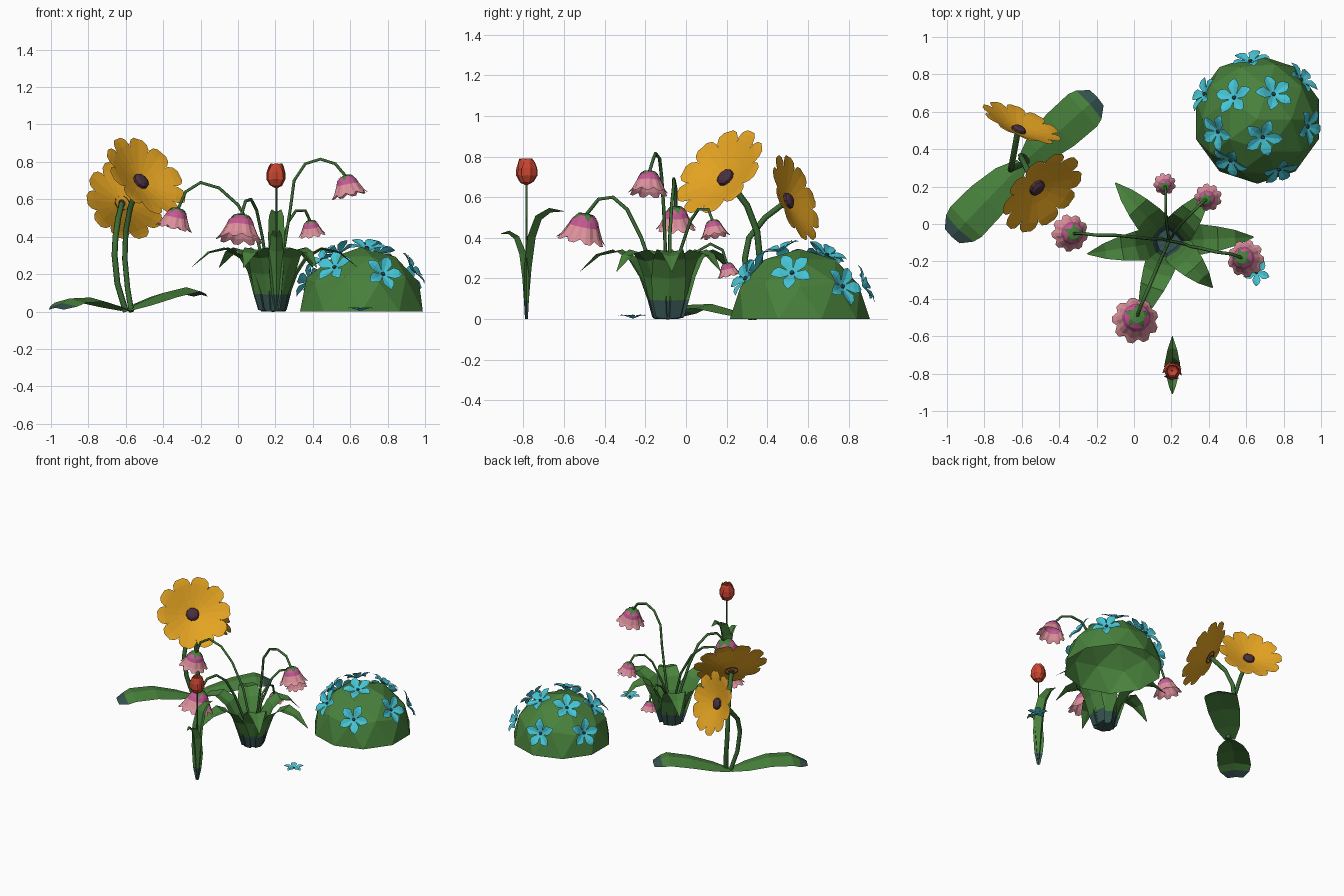
import bpy, bmesh, math, random
from mathutils import Vector, Matrix

random.seed(4)
if "Cube" in bpy.data.objects:
    bpy.data.objects.remove(bpy.data.objects["Cube"])


def material(name, r, g, b):
    m = bpy.data.materials.new(name)
    m.use_nodes = True
    m.diffuse_color = (r, g, b, 1)
    m.node_tree.nodes["Principled BSDF"].inputs["Base Color"].default_value = (r, g, b, 1)
    return m


leaf_green = material("leaf green", .065, .22, .045)
stem_green = material("stem green", .045, .15, .035)
dark_teal = material("dark teal", .035, .085, .08)
yellow = material("golden yellow", .79, .375, .016)
brown = material("dark purple brown", .07, .03, .05)
cyan = material("sky cyan", .06, .55, .66)
pink = material("soft pink", .72, .28, .33)
magenta = material("magenta", .55, .1, .29)
red = material("tulip red", .6, .06, .03)


def finish(name, bm, mats, matrix=None):
    if matrix:
        bm.transform(matrix)
    me = bpy.data.meshes.new(name)
    bm.to_mesh(me)
    bm.free()
    for m in mats:
        me.materials.append(m)
    ob = bpy.data.objects.new(name, me)
    bpy.context.collection.objects.link(ob)


def ribbon(bm, stations, angle, fold=0.15, origin=(0, 0, 0), stretch=1, mat=lambda t: 0):
    """Folded strip running outward; stations are (radius, height, half width)."""
    out = Vector((math.cos(angle), math.sin(angle), 0))
    side = Vector((-out.y, out.x, 0))
    up = Vector((0, 0, 1))
    rows = []
    for i, (r, z, w) in enumerate(stations):
        a, b = stations[max(i - 1, 0)], stations[min(i + 1, len(stations) - 1)]
        tangent = (out * (b[0] - a[0]) + up * (b[1] - a[1])).normalized()
        lift = tangent.cross(side) * fold * w
        p = Vector(origin) + out * r * stretch + up * z
        rows.append([bm.verts.new(q) for q in (p - side * w + lift, p, p + side * w + lift)])
    for i, (a, b) in enumerate(zip(rows, rows[1:])):
        for k in (0, 1):
            f = bm.faces.new((a[k], b[k], b[k + 1], a[k + 1]))
            f.material_index = mat(i)


def lathe(bm, profile, seg, mat=lambda j: 0, lobe=lambda j, k, r, z: (r, z)):
    """Spin (radius, height) points; lobe adjusts a ring point by its index."""
    rings = []
    for j, (r, z) in enumerate(profile):
        ring = []
        for k in range(seg):
            rr, zz = lobe(j, k, r, z)
            a = math.tau * k / seg
            ring.append(bm.verts.new((rr * math.cos(a), rr * math.sin(a), zz)))
        rings.append(ring)
    for j, (a, b) in enumerate(zip(rings, rings[1:])):
        for k in range(seg):
            n = (k + 1) % seg
            f = bm.faces.new((a[k], a[n], b[n], b[k]))
            f.material_index = mat(j)


def facing(pos, normal, size=1, roll=0):
    q = Vector(normal).to_track_quat('Z', 'Y').to_matrix().to_4x4()
    return Matrix.Translation(pos) @ q @ Matrix.Rotation(roll, 4, 'Z') @ Matrix.Scale(size, 4)


def stem(name, points, radius):
    cu = bpy.data.curves.new(name, 'CURVE')
    cu.dimensions = '3D'
    cu.bevel_depth = radius
    cu.bevel_resolution = 1
    cu.use_fill_caps = True
    sp = cu.splines.new('POLY')
    sp.points.add(len(points) - 1)
    for p, co in zip(sp.points, points):
        p.co = (*co, 1)
    cu.materials.append(stem_green)
    bpy.context.collection.objects.link(bpy.data.objects.new(name, cu))


# Domed bush, open underneath
bush_at = Vector((.66, .56, 0))
bm = bmesh.new()
bmesh.ops.create_icosphere(bm, subdivisions=2, radius=.345)
low = [v for v in bm.verts if v.co.z < -.001]
bmesh.ops.delete(bm, geom=low, context='VERTS')
finish("bush", bm, [leaf_green], Matrix.Translation(bush_at))


# Small five petalled flowers
def small_flower(name, matrix):
    bm = bmesh.new()
    for k in range(5):
        ribbon(bm, [(.006, 0, .007), (.03, .008, .019), (.06, .018, .033),
                    (.085, .022, .023), (.106, .018, .002)], k * math.tau / 5, .2)
    lathe(bm, [(.012, .004), (.009, .012), (.0005, .014)], 6, lambda j: 1)
    finish(name, bm, [cyan, dark_teal], matrix)


spots = [(.53, .68), (.75, .70), (.44, .49), (.69, .46), (.51, .33),
         (.78, .28), (.62, .885), (.905, .78), (.94, .52), (.365, .70)]
for i, (x, y) in enumerate(spots):
    d = Vector((x, y, 0)) - bush_at
    d.z = math.sqrt(.37 ** 2 - d.length_squared)
    d.normalize()
    tilt = Vector((d.x, d.y, d.z * .8))
    small_flower(f"bush_flower_{i + 1}", facing(bush_at + d * .35, tilt, 1, random.random() * 6))
small_flower("fallen_flower", facing((.655, -.26, .004), (0, 0, 1), .68, .3))


# Large golden flowers
def golden_flower(name, pos, normal, size):
    bm = bmesh.new()
    for k in range(10):
        ribbon(bm, [(.02, 0, .008), (.1, .02, .034), (.16, .038, .054), (.2, .05, .062),
                    (.23, .056, .053), (.25, .058, .028)], k * math.tau / 10, .05)
    lathe(bm, [(.046, 0), (.044, .02), (.028, .032), (.0005, .036)], 10, lambda j: 1)
    finish(name, bm, [yellow, brown], facing(pos, normal, size))


golden_flower("golden_flower_front", (-.525, .20, .69), (.57, -.57, .58), 1.02)
golden_flower("golden_flower_back", (-.62, .495, .58), (.38, .88, .33), .9)
stem("golden_stem_front", [(-.57, .33, 0), (-.59, .36, .12), (-.605, .365, .28), (-.6, .35, .43),
                           (-.575, .30, .56), (-.53, .21, .68)], .016)
stem("golden_stem_back", [(-.60, .32, 0), (-.645, .30, .15), (-.66, .29, .3), (-.655, .31, .4),
                          (-.64, .39, .5), (-.622, .49, .576)], .016)

# Broad arched ground leaves with dark tips
blade = [(0, .035), (.2, .085), (.5, .112), (.8, .116), (.9, .102), (1, .055)]
for name, ang, length, heights in (
        ("ground_leaf_back", 41.5, .54, (.01, .05, .1, .13, .115, .09)),
        ("ground_leaf_front", 226, .54, (.01, .04, .075, .07, .045, .02))):
    bm = bmesh.new()
    ribbon(bm, [(t * length, z, w) for (t, w), z in zip(blade, heights)],
           math.radians(ang), -.2, mat=lambda i: int(i > 3))
    finish(name, bm, [leaf_green, dark_teal], Matrix.Translation((-.6, .32, 0)))

# Bell plant: arching leaves with dark bases
base = Vector((.188, -.09, 0))
arch = [(.005, 0, .004), (.066, 0, .06), (.09, .09, .08), (.13, .2, .085), (.185, .285, .08),
        (.26, .33, .066), (.35, .312, .042), (.45, .235, .003)]
bm = bmesh.new()
for x, y in ((-.10, .22), (-.25, -.16), (.03, -.52), (.42, -.34), (.64, -.07), (.40, .17)):
    d = Vector((x, y, 0)) - base
    ribbon(bm, arch, math.atan2(d.y, d.x), .2, base, d.length / .45, lambda i: int(i < 2))
finish("bell_plant_leaves", bm, [leaf_green, dark_teal])


# Hanging bells with nine rounded petals on the rim
def bell(name, top, size):
    def lobe(j, k, r, z):
        if j < 3 or k % 3:
            return r, z
        return r * (.95, .9, .84)[j - 3], z + (0, .04, .15)[j - 3]
    bm = bmesh.new()
    lathe(bm, [(.08, .03), (.32, -.04), (.52, -.24), (.62, -.48), (.82, -.88), (1, -1.1)], 27,
          lambda j: (0, 1, 1, 2, 2)[j], lobe)
    for k in range(5):
        ribbon(bm, [(.06, .05, .04), (.3, .0, .13), (.42, -.1, .1), (.54, -.24, .01)],
               k * math.tau / 5, 0)
    out = Vector(top) - base
    out.z = 0
    axis = Vector((0, 0, 1)) - out.normalized() * .22
    finish(name, bm, [leaf_green, magenta, pink], facing(top, axis, size))


bells = [
    (.1, [(.15, -.08, .2), (.10, -.08, .4), (0, -.07, .57), (-.1, -.06, .66), (-.2, -.06, .69),
          (-.28, -.05, .64), (-.32, -.05, .55)]),
    (.125, [(.16, -.15, .2), (.13, -.22, .4), (.1, -.29, .54), (.07, -.36, .6), (.04, -.43, .59),
            (.018, -.49, .515)]),
    (.1, [(.24, -.1, .3), (.28, -.11, .55), (.3, -.12, .7), (.36, -.13, .79), (.44, -.15, .815),
          (.52, -.16, .79), (.575, -.18, .725)]),
    (.074, [(.22, -.04, .3), (.27, .02, .48), (.31, .06, .54), (.36, .11, .54), (.385, .13, .485)]),
    (.06, [(.18, -.04, .2), (.17, .05, .33), (.17, .12, .37), (.17, .18, .34), (.165, .2, .275)]),
]
for i, (size, path) in enumerate(bells):
    stem(f"bell_stem_{i + 1}", [tuple(base)] + path, .006 + size * .025)
    bell(f"bell_{i + 1}", path[-1], size)

# Tulip: cupped petals, thin stem and two folded leaves
foot = (.205, -.785, 0)
bm = bmesh.new()
for ring, shrink in ((0, 1), (.5, .88)):
    for k in range(3):
        ribbon(bm, [(.004, 0, .006), (.03, .01, .026), (.048, .045, .042), (.047, .085, .04),
                    (.04, .115, .028), (.034, .131, .012)], (k + ring) * math.tau / 3 + .4,
               .3, stretch=shrink)
lathe(bm, [(.008, 0), (.03, .014), (.042, .045), (.04, .085), (.034, .115)], 6)
finish("tulip_flower", bm, [red], Matrix.Translation((foot[0], foot[1], .66)))
stem("tulip_stem", [foot, (.205, -.785, .67)], .005)
bm = bmesh.new()
ribbon(bm, [(0, 0, .008), (.012, .09, .027), (.025, .25, .04), (.045, .4, .044), (.075, .49, .04),
            (.12, .525, .026), (.185, .53, .002)], math.pi / 2, .9, foot, 1, lambda i: int(i < 1))
ribbon(bm, [(0, 0, .008), (.012, .09, .027), (.02, .2, .038), (.035, .32, .038), (.06, .395, .03),
            (.09, .42, .018), (.125, .42, .002)], -math.pi / 2, .9, foot, 1, lambda i: int(i < 1))
finish("tulip_leaves", bm, [leaf_green, dark_teal])
